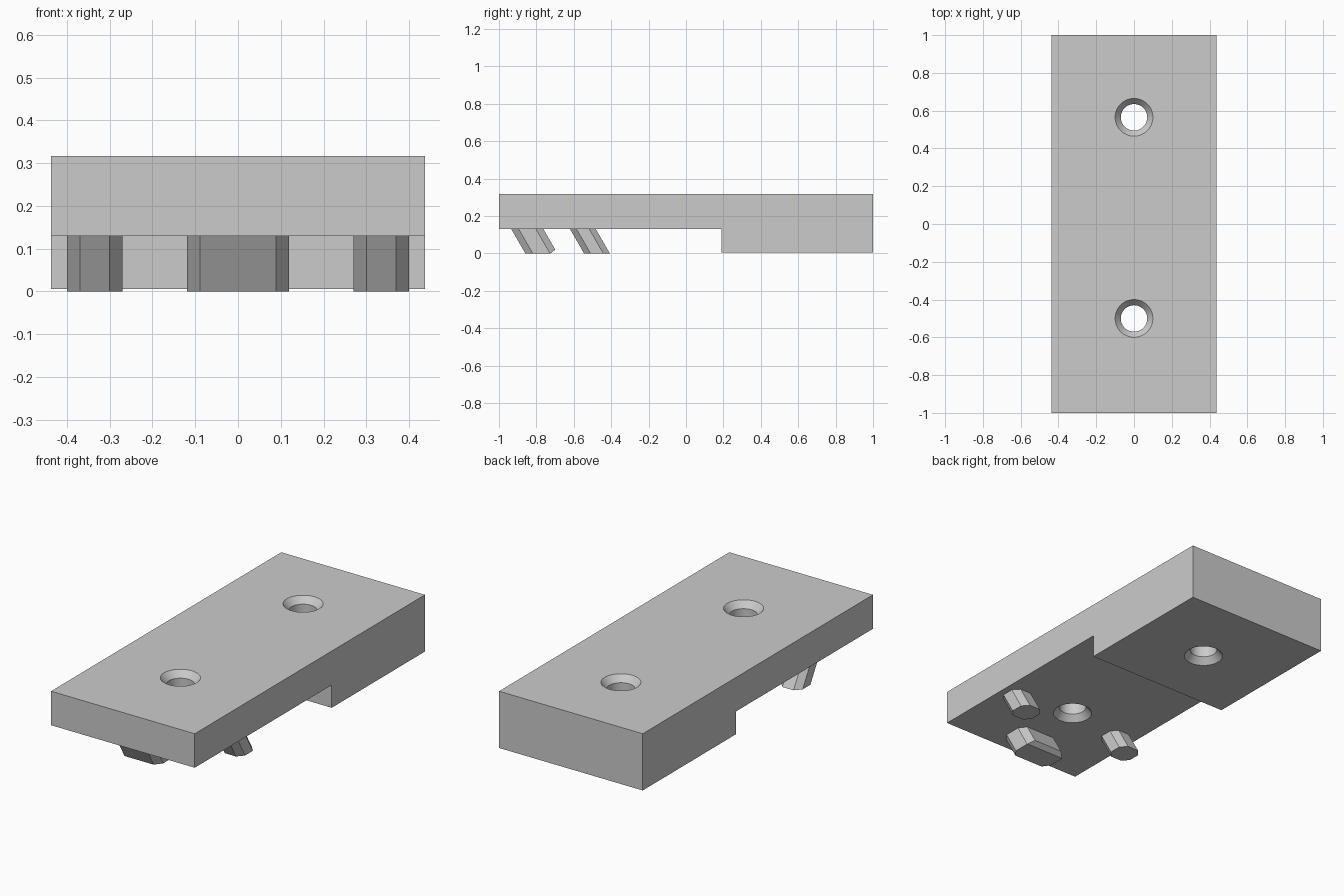
import bpy, bmesh, math

if "Cube" in bpy.data.objects:
    bpy.data.objects.remove(bpy.data.objects["Cube"], do_unlink=True)

HALF_W, TOP, STEP, FOOT = 0.437, 0.317, 0.13, 0.005

grey = bpy.data.materials.new("plain grey")
grey.use_nodes = True
colour = (0.6, 0.6, 0.6, 1)
grey.diffuse_color = colour
grey.node_tree.nodes["Principled BSDF"].inputs["Base Color"].default_value = colour


def finish(name, bm):
    bmesh.ops.recalc_face_normals(bm, faces=bm.faces)
    mesh = bpy.data.meshes.new(name)
    bm.to_mesh(mesh)
    bm.free()
    mesh.materials.append(grey)
    obj = bpy.data.objects.new(name, mesh)
    bpy.context.collection.objects.link(obj)
    return obj


def loft(bm, rings):
    """Skin a stack of equal-length point rings and cap both ends."""
    loops = [[bm.verts.new(p) for p in ring] for ring in rings]
    n = len(loops[0])
    for a, b in zip(loops, loops[1:]):
        for i in range(n):
            j = (i + 1) % n
            bm.faces.new((a[i], a[j], b[j], b[i]))
    bm.faces.new(loops[0][::-1])
    bm.faces.new(loops[-1])


# Stepped plate: side profile extruded across the width
profile = [(-1, TOP), (-1, STEP), (0.19, STEP), (0.19, FOOT), (1, FOOT), (1, TOP)]
bm = bmesh.new()
loft(bm, [[(x, y, z) for y, z in profile] for x in (-HALF_W, HALF_W)])
plate = finish("stepped_plate", bm)


# Screw holes, countersunk on both faces
def hole_cutter(name, y, bottom, rim=0.1, bore=0.07, depth=0.035, over=0.02):
    stack = [(rim, bottom - over), (rim, bottom), (bore, bottom + depth),
             (bore, TOP - depth), (rim, TOP), (rim, TOP + over)]
    angles = [math.tau * i / 64 for i in range(64)]
    bm = bmesh.new()
    loft(bm, [[(r * math.cos(a), y + r * math.sin(a), z) for a in angles]
              for r, z in stack])
    return finish(name, bm)


cutters = [hole_cutter("front_hole_cutter", -0.5, STEP),
           hole_cutter("back_hole_cutter", 0.565, FOOT)]
for cutter in cutters:
    cut = plate.modifiers.new("hole", "BOOLEAN")
    cut.operation = "DIFFERENCE"
    cut.solver = "EXACT"
    cut.object = cutter
bpy.context.view_layer.update()
plate.data = bpy.data.meshes.new_from_object(
    plate.evaluated_get(bpy.context.evaluated_depsgraph_get()))
plate.modifiers.clear()
plate.data.name = "stepped_plate"
for cutter in cutters:
    bpy.data.objects.remove(cutter, do_unlink=True)
bpy.ops.object.select_all(action="DESELECT")
plate.select_set(True)
bpy.context.view_layer.objects.active = plate
bpy.ops.object.shade_smooth_by_angle(angle=math.radians(25))


# Slanted pegs: chamfered rectangles leaning back towards the foot
def peg(name, x, y, half_x, half_y, cx, cy, trim=False):
    outline = [(half_x, half_y - cy), (half_x - cx, half_y)]
    outline += [(-px, py) for px, py in reversed(outline)]
    outline += [(-px, -py) for px, py in outline]
    lean = 0.075 / STEP
    bm = bmesh.new()
    loft(bm, [[(x + px, y + py + lean * (STEP - z), z) for px, py in outline]
              for z in (0, STEP + 0.01)])
    if trim:
        # Bevel the lower back edge
        cut = bmesh.ops.bisect_plane(
            bm, geom=bm.verts[:] + bm.edges[:] + bm.faces[:],
            plane_co=(0, -0.725, 0), plane_no=(0, 0.02, -0.025), clear_outer=True)
        edges = [e for e in cut["geom_cut"] if isinstance(e, bmesh.types.BMEdge)]
        bmesh.ops.holes_fill(bm, edges=edges)
    return finish(name, bm)


peg("front_peg", 0, -0.848, 0.119, 0.086, 0.03, 0.04, trim=True)
for side, name in ((1, "left_peg"), (-1, "right_peg")):
    peg(name, side * 0.335, -0.551, 0.065, 0.069, 0.031, 0.035)
